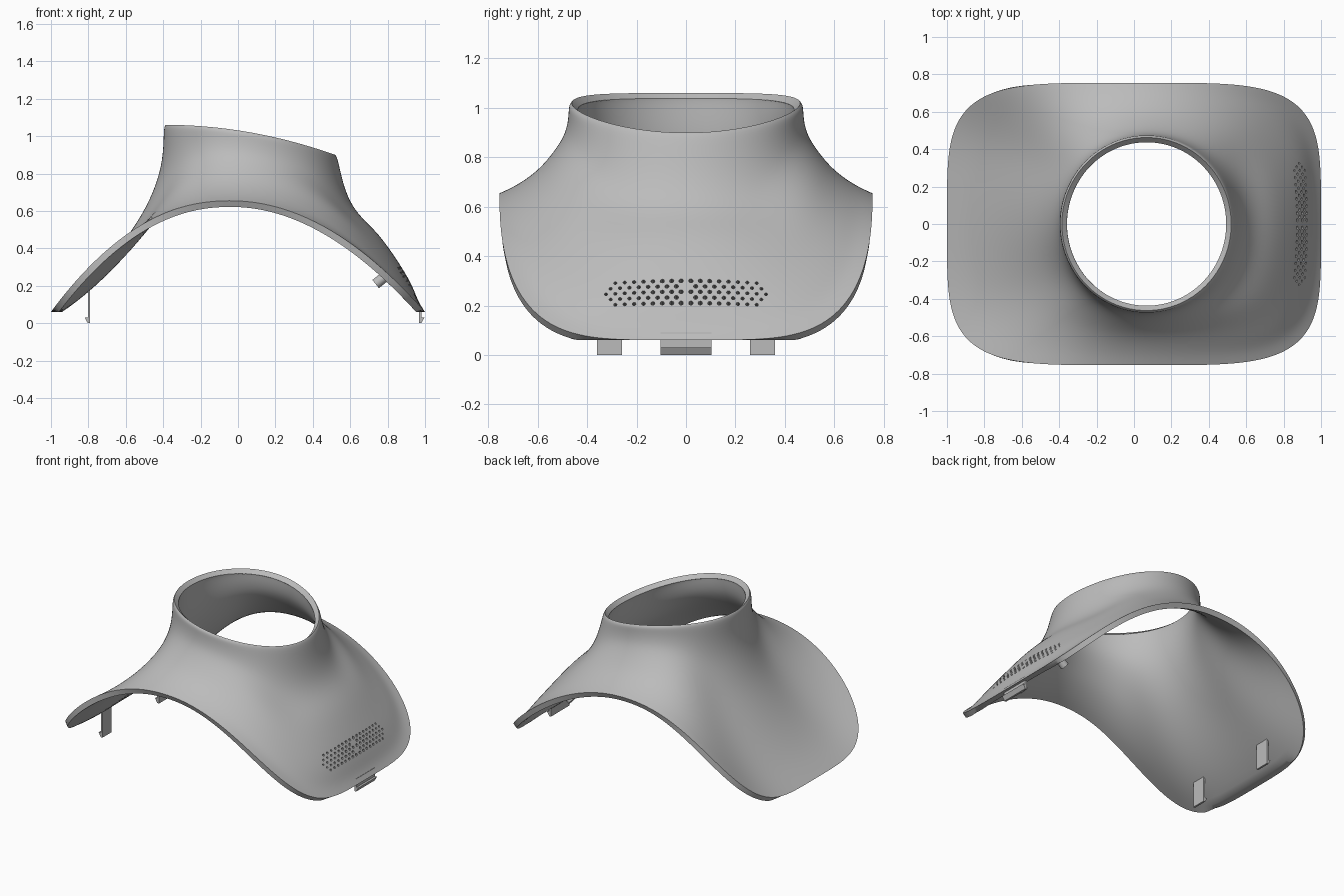
import bpy, bmesh, math
from mathutils import Vector, Matrix

if "Cube" in bpy.data.objects:
    bpy.data.objects.remove(bpy.data.objects["Cube"])

grey = bpy.data.materials.new("satin_grey")
grey.use_nodes = True
grey.diffuse_color = (0.5, 0.5, 0.5, 1)
grey.node_tree.nodes["Principled BSDF"].inputs["Base Color"].default_value = (0.5, 0.5, 0.5, 1)


def make(name, bm):
    bmesh.ops.recalc_face_normals(bm, faces=bm.faces)
    mesh = bpy.data.meshes.new(name)
    bm.to_mesh(mesh)
    bm.free()
    mesh.materials.append(grey)
    obj = bpy.data.objects.new(name, mesh)
    bpy.context.collection.objects.link(obj)
    return obj


def activate(obj):
    bpy.ops.object.select_all(action='DESELECT')
    obj.select_set(True)
    bpy.context.view_layer.objects.active = obj


def apply(obj, kind, **settings):
    activate(obj)
    mod = obj.modifiers.new(kind.title(), kind)
    for key, value in settings.items():
        setattr(mod, key, value)
    bpy.ops.object.modifier_apply(modifier=mod.name)


# Normalised profiles from neck to hem: (outward fraction, height fraction)
RIGHT = [(0, 1), (.06, .82), (.15, .69), (.28, .595), (.47, .5),
         (.68, .333), (.85, .18), (.92, .065), (1, 0)]
LEFT = [(0, 1), (0, .87), (.03, .75), (.1, .63), (.2, .51),
        (.36, .37), (.55, .23), (.77, .1), (1, 0)]
SIDE = [(0, 1), (0, .87), (.03, .7), (.12, .56), (.25, .42),
        (.42, .27), (.62, .15), (.82, .06), (1, 0)]
SEGMENTS = 72


def neck_point(a):
    x = .067 + .465 * math.cos(a)
    return Vector((x, .475 * math.sin(a), 1.06 - .16 * ((x + .4) / .93) ** 2))


def hem_point(a):
    c, s = math.cos(a), math.sin(a)
    r = (abs(c) ** 4.6 + abs(s / .755) ** 4.6) ** (-1 / 4.6)
    x = r * c
    drop = ((x + .04) / 1.04) ** 2 if x > -.04 else ((-x - .04) / .96) ** 2.2
    return Vector((x, r * s, .06 + .595 * (1 - drop)))


# Flared shell lofted from the round neck to the arched hem
bm = bmesh.new()
rings = []
for i in range(SEGMENTS):
    a = 2 * math.pi * i / SEGMENTS
    top, hem = neck_point(a), hem_point(a)
    w = math.cos(a) ** 2
    main = RIGHT if math.cos(a) > 0 else LEFT
    inward = Vector((math.cos(a), math.sin(a), 0)) * -.012
    column = [top + inward, top + Vector((0, 0, -.012))]
    for (u1, v1), (u2, v2) in list(zip(main, SIDE))[1:]:
        u, v = u1 * w + u2 * (1 - w), v1 * w + v2 * (1 - w)
        p = top.lerp(hem, u)
        p.z = hem.z + (top.z - hem.z) * v
        column.append(p)
    rings.append([bm.verts.new(p) for p in column])
for i, a in enumerate(rings):
    b = rings[(i + 1) % SEGMENTS]
    for j in range(len(a) - 1):
        bm.faces.new((a[j], a[j + 1], b[j + 1], b[j]))
shell = make("flared_shell", bm)
shell.data.update()
middle = shell.data.polygons[len(RIGHT) // 2]
if middle.normal.x < 0:
    shell.data.flip_normals()
apply(shell, 'SUBSURF', levels=2)
apply(shell, 'SOLIDIFY', thickness=.036, offset=-1)
for v in shell.data.vertices:
    v.co.z = max(v.co.z, .06)

# Two mirrored groups of staggered vent holes
bm = bmesh.new()
tilt = Vector((.85, 0, .52)).to_track_quat('Z', 'Y').to_matrix().to_4x4()
for side in (-1, 1):
    for row in range(-2, 3):
        for col in range(9 if row % 2 == 0 else 8):
            y = .02 + .038 * col + (.019 if row % 2 else 0)
            if abs(row) == 2 and col == 8:
                continue
            z = .256 + row * .022
            x = .9 - (z - .256) * .62
            radius = .0095 - .009 * y
            bmesh.ops.create_cone(
                bm, cap_ends=True, segments=8, radius1=radius, radius2=radius, depth=.16,
                matrix=Matrix.Translation((x, side * y, z)) @ tilt)
cutter = make("vent_cutter", bm)
cutter.hide_render = True
apply(shell, 'BOOLEAN', operation='DIFFERENCE', solver='EXACT', object=cutter)
bpy.data.objects.remove(cutter)
activate(shell)
bpy.ops.object.shade_smooth_by_angle(angle=math.radians(40))


# Snap clips: side profile extruded across the width
def clip(name, profile, y, width):
    bm = bmesh.new()
    face = bm.faces.new([bm.verts.new((x, y - width / 2, z)) for x, z in profile])
    new = bmesh.ops.extrude_face_region(bm, geom=[face])["geom"]
    bmesh.ops.translate(bm, vec=(0, width, 0),
                        verts=[v for v in new if isinstance(v, bmesh.types.BMVert)])
    make(name, bm)


strap = [(-.79, .2), (-.803, .2), (-.803, .03), (-.82, .03), (-.803, 0), (-.79, 0)]
for label, side in (("front", -1), ("back", 1)):
    clip(label + "_strap_clip", strap, side * .31, .1)
clip("vent_side_clip", [(.967, .09), (.982, .09), (.982, .03), (.997, .03), (.98, 0), (.967, 0)],
     0, .205)

# Small locating pegs under the vent face
for label, side in (("front", -1), ("back", 1)):
    bm = bmesh.new()
    axis = Vector((.75, 0, .6)).to_track_quat('Z', 'Y').to_matrix().to_4x4()
    bmesh.ops.create_cone(bm, cap_ends=True, segments=20, radius1=.028, radius2=.028, depth=.1,
                          matrix=Matrix.Translation((.775, side * .2, .24)) @ axis)
    peg = make(label + "_peg", bm)
    activate(peg)
    bpy.ops.object.shade_smooth_by_angle(angle=math.radians(40))
